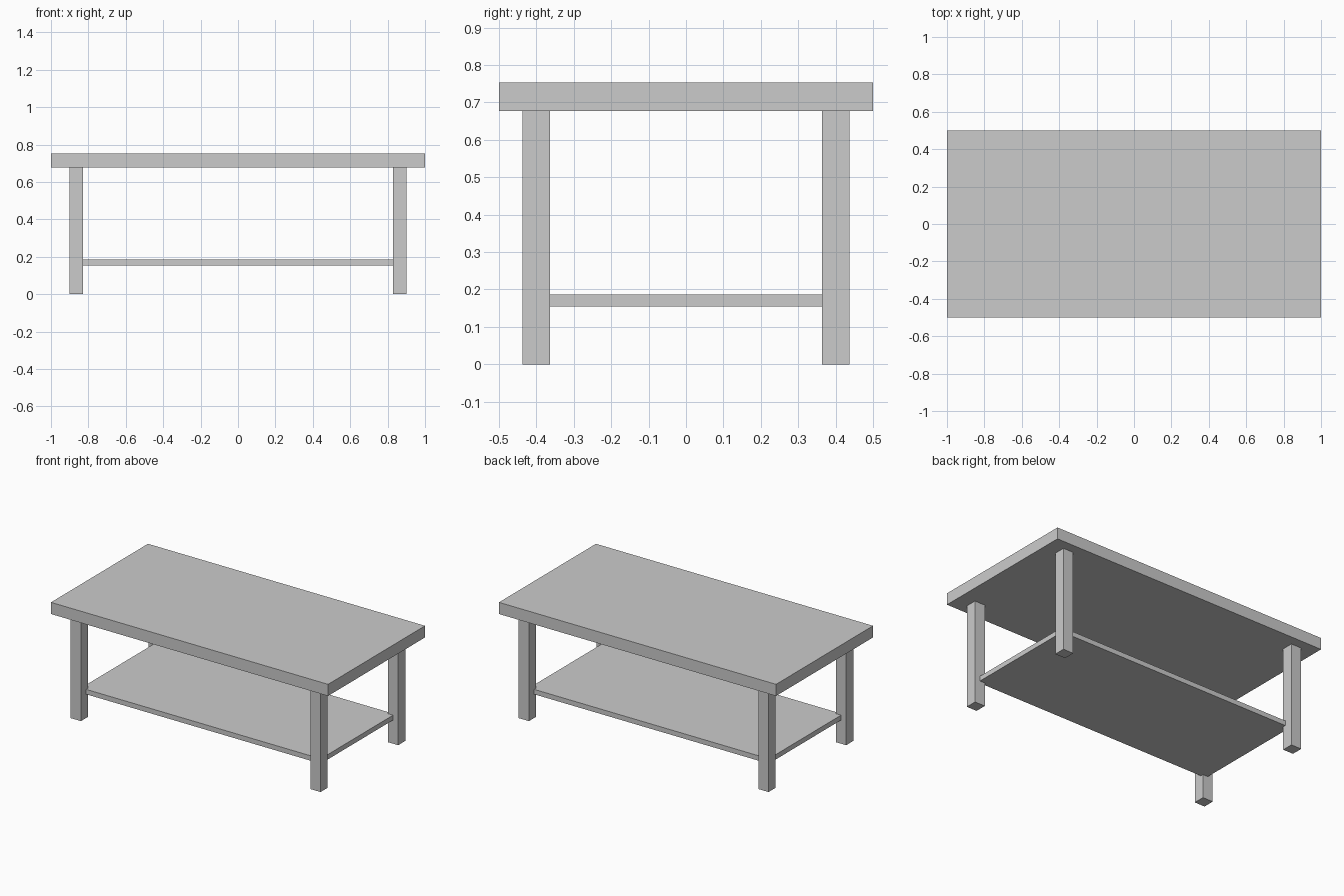
import bpy

default = bpy.data.objects.get("Cube")
if default:
    bpy.data.objects.remove(default, do_unlink=True)

# Single plain grey finish
GREY = (0.6, 0.6, 0.6, 1.0)
grey = bpy.data.materials.new("light_grey")
grey.use_nodes = True
grey.diffuse_color = GREY
grey.node_tree.nodes["Principled BSDF"].inputs["Base Color"].default_value = GREY

TOP_HEIGHT = 0.753
TOP_UNDERSIDE = 0.677
LEG_WIDTH = 0.074


def box(name, x, y, width, depth, bottom, top):
    """Flat-faced box centred on x, y, spanning bottom to top."""
    bpy.ops.mesh.primitive_cube_add(size=1, location=(x, y, (bottom + top) / 2))
    obj = bpy.context.object
    obj.name = obj.data.name = name
    obj.scale = (width, depth, top - bottom)
    bpy.ops.object.transform_apply(location=False, rotation=False, scale=True)
    obj.data.materials.append(grey)
    return obj


# Thick slab top
box("table_top", 0, 0, 2, 1, TOP_UNDERSIDE, TOP_HEIGHT)

# Thin lower shelf, let into the legs at its corners
box("lower_shelf", 0, 0, 1.73, 0.764, 0.154, 0.186)

# Four square legs, set in from the corners
for y_side, y_name in ((-1, "front"), (1, "back")):
    for x_side, x_name in ((-1, "right"), (1, "left")):
        box(f"{y_name}_{x_name}_leg", x_side * 0.865, y_side * 0.4,
            LEG_WIDTH, LEG_WIDTH, 0, TOP_UNDERSIDE)
